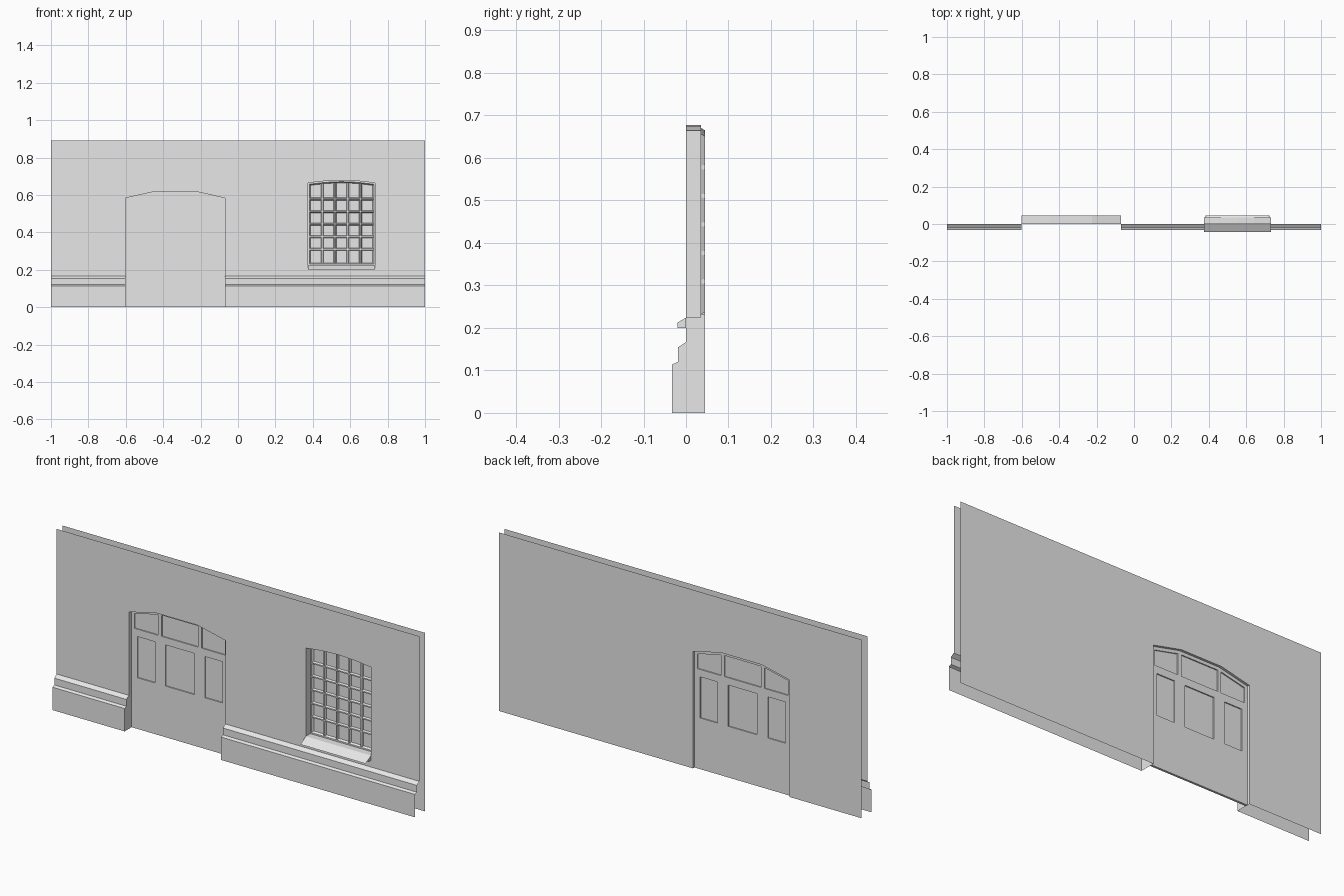
import bpy, bmesh

if "Cube" in bpy.data.objects:
    bpy.data.objects.remove(bpy.data.objects["Cube"])

grey = bpy.data.materials.new("plaster_grey")
grey.diffuse_color = (0.8, 0.8, 0.8, 1)
grey.use_nodes = True
grey.node_tree.nodes["Principled BSDF"].inputs["Base Color"].default_value = grey.diffuse_color


def finish(name, bm):
    me = bpy.data.meshes.new(name)
    bm.to_mesh(me)
    bm.free()
    me.materials.append(grey)
    ob = bpy.data.objects.new(name, me)
    bpy.context.collection.objects.link(ob)
    return ob


def sheet(bm, loops, y, facing):
    """Flat sheet in the xz plane; the loops after the first are holes."""
    edges = []
    for loop in loops:
        vs = [bm.verts.new((x, y, z)) for x, z in loop]
        edges += [bm.edges.new((vs[i - 1], vs[i])) for i in range(len(vs))]
    res = bmesh.ops.triangle_fill(bm, use_beauty=True, use_dissolve=False, edges=edges)
    faces = [f for f in res["geom"] if isinstance(f, bmesh.types.BMFace)]
    for f in faces:
        f.normal_update()
        if f.normal.y * facing < 0:
            f.normal_flip()


def loft(bm, a, b, y0, y1, closed=True):
    """Strip of quads joining outline a at y0 to outline b at y1."""
    va = [bm.verts.new((x, y0, z)) for x, z in a]
    vb = [bm.verts.new((x, y1, z)) for x, z in b]
    for i in range(len(a) if closed else len(a) - 1):
        j = (i + 1) % len(a)
        bm.faces.new((va[i], va[j], vb[j], vb[i]))


def sweep(bm, profile, x0, x1):
    """Run a (y, z) profile along x."""
    for (ya, za), (yb, zb) in zip(profile, profile[1:]):
        bm.faces.new([bm.verts.new(p) for p in
                      ((x0, ya, za), (x1, ya, za), (x1, yb, zb), (x0, yb, zb))])


def rect(x0, x1, z0, z1):
    return [(x0, z0), (x1, z0), (x1, z1), (x0, z1)]


BACK, TOP, PLINTH = 0.045, 0.89, 0.167
DL, DR = -0.602, -0.07
DC = (DL + DR) / 2
AL, AR = DC - 0.111, DC + 0.111

# outlines, counter-clockwise from the front
arch = [(DR, 0.583), (AR, 0.618), (AL, 0.618), (DL, 0.583)]
door_path = [(DR, 0)] + arch + [(DL, 0)]


def window_loop(inset):
    x0, x1, z0 = 0.374 + inset, 0.733 - inset, 0.224 + inset
    w = x1 - x0
    tops = [(1, 0.664), (0.75, 0.674), (0.5, 0.678), (0.25, 0.674), (0, 0.664)]
    return [(x0, z0), (x1, z0)] + [(x0 + w * t, z - inset) for t, z in tops]


# front wall sheet above the plinth
bm = bmesh.new()
outer = [(-1, PLINTH), (DL, PLINTH)] + arch[::-1] + [(DR, PLINTH), (1, PLINTH), (1, TOP), (-1, TOP)]
sheet(bm, [outer, window_loop(0)], 0, -1)
finish("front_wall", bm)

# back wall sheet
bm = bmesh.new()
sheet(bm, [[(-1, 0)] + door_path[::-1] + [(1, 0), (1, TOP), (-1, TOP)]], BACK, 1)
finish("back_wall", bm)

# stepped plinth on both sides of the doorway, end caps towards the door
profile = [(-0.033, 0), (-0.033, 0.114), (-0.019, 0.12), (-0.019, 0.154), (0, PLINTH)]
bm = bmesh.new()
for x0, x1, cap in ((-1, DL, DL), (DR, 1, DR)):
    sweep(bm, profile, x0, x1)
    pts = [(cap, y, z) for y, z in profile + [(0, 0)]]
    if cap == DR:
        pts.reverse()
    bm.faces.new([bm.verts.new(p) for p in pts[::-1]])
bmesh.ops.remove_doubles(bm, verts=bm.verts, dist=1e-5)
bmesh.ops.recalc_face_normals(bm, faces=bm.faces)
finish("plinth", bm)

# doorway reveal
bm = bmesh.new()
loft(bm, door_path, door_path, 0, BACK, closed=False)
finish("door_reveal", bm)


# door with recessed panels and transom lights
def arch_z(x):
    d = abs(x - DC)
    return 0.618 - max(0, d - 0.111) / (DR - AR) * 0.035 - 0.016


def light(x0, x1):
    return [(x0, 0.497), (x1, 0.497), (x1, arch_z(x1)), (x0, arch_z(x0))]


panels = [rect(DC + a, DC + b, 0.255, 0.46)
          for a, b in ((-0.235, -0.138), (-0.08, 0.08), (0.138, 0.235))]
lights = [light(DC + a, DC + b)
          for a, b in ((-0.25, -0.12), (-0.101, 0.101), (0.12, 0.25))]
DF, DM, DB = 0.022, 0.0275, 0.033
bm = bmesh.new()
sheet(bm, [door_path] + panels + lights, DF, -1)
sheet(bm, [door_path] + panels + lights, DB, 1)
for hole in panels + lights:
    loft(bm, hole, hole, DF, DB)
loft(bm, [(DR, 0), (DL, 0)], [(DR, 0), (DL, 0)], DF, DB, closed=False)
finish("door", bm)
bm = bmesh.new()
for hole in panels + lights:
    sheet(bm, [hole], DM, -1)
finish("door_panels", bm)

# window reveal and splayed frame
bm = bmesh.new()
loft(bm, window_loop(0), window_loop(0), 0, 0.035)
loft(bm, window_loop(0), window_loop(0.007), 0.035, 0.035)
loft(bm, window_loop(0.007), window_loop(0.013), 0.035, 0.0445)
finish("window_frame", bm)

# glazing bars with chamfered sides
bm = bmesh.new()


def bar(x0, x1, z0, z1, vertical):
    c = 0.004
    dx, dz = (c, 0) if vertical else (0, c)
    front = rect(x0, x1, z0, z1)
    back = rect(x0 - dx, x1 + dx, z0 - dz, z1 + dz)
    sheet(bm, [front], 0.035, -1)
    loft(bm, front[::-1], back[::-1], 0.035, 0.0445)


for i in range(1, 5):
    x = 0.382 + i * 0.0683
    bar(x - 0.003, x + 0.003, 0.232, 0.664 if i in (2, 3) else 0.66, True)
for i in range(1, 6):
    z = 0.242 + i * 0.0672
    bar(0.382, 0.725, z - 0.003, z + 0.003, False)
finish("glazing_bars", bm)

# sloping sill on a small block
bm = bmesh.new()
sweep(bm, [(-0.043, 0.2), (0, 0.224)], 0.374, 0.733)
block = [(0, 0.2), (-0.02, 0.2), (-0.02, 0.2125)]
sweep(bm, block, 0.374, 0.733)
for x, step in ((0.374, -1), (0.733, 1)):
    bm.faces.new([bm.verts.new((x, y, z)) for y, z in (block + [(0, 0.224)])[::step]])
for f in bm.faces:
    f.normal_update()
    if abs(f.normal.x) > 0.5 and f.normal.x * (f.calc_center_median().x - 0.55) < 0:
        f.normal_flip()
finish("window_sill", bm)
